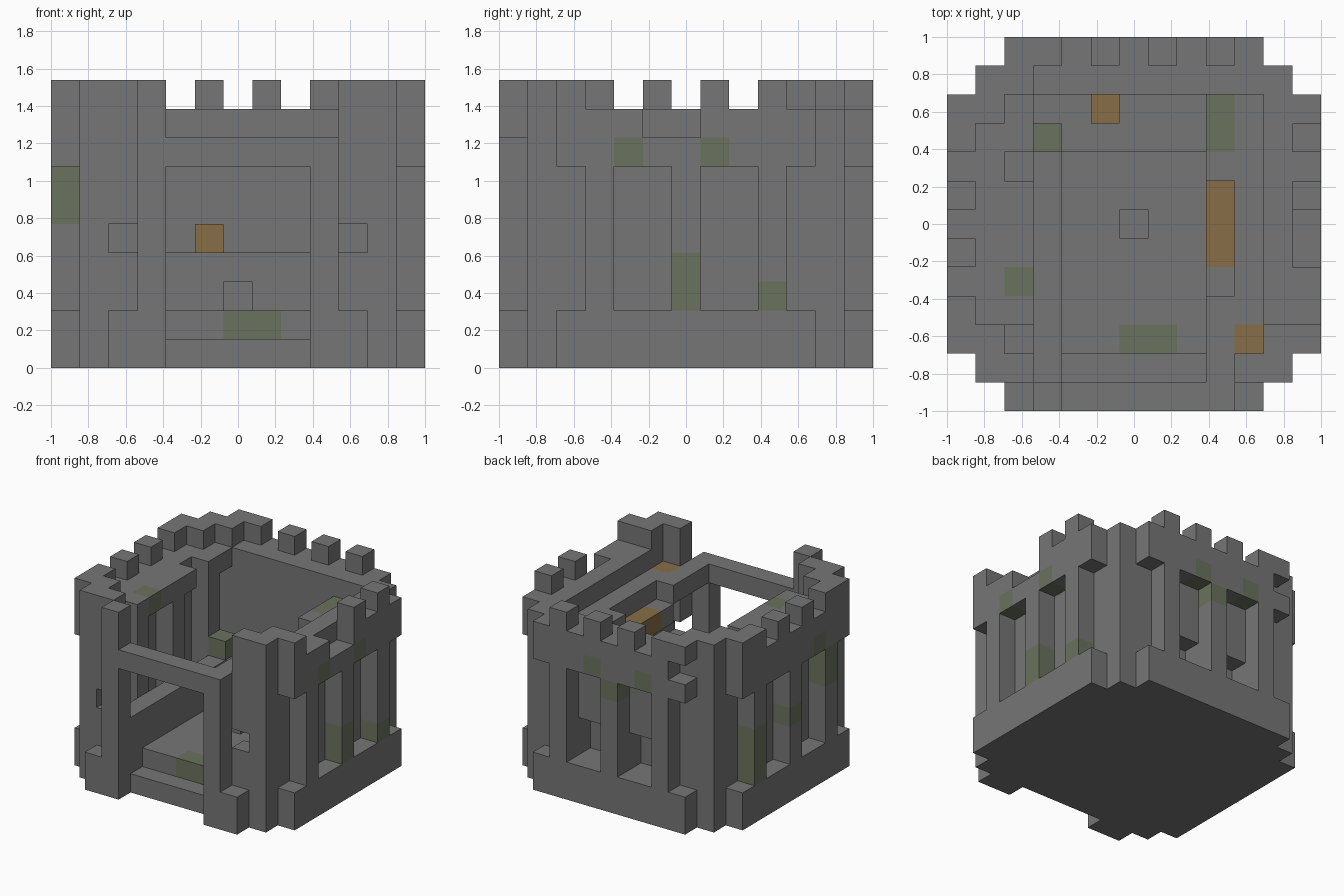
import bpy, bmesh

cube = bpy.data.objects.get("Cube")
if cube:
    bpy.data.objects.remove(cube, do_unlink=True)

N, H = 13, 10          # blocks across and up
S = 2 / N              # block size
LAST = N - 1
PILLARS = (3, 6, 9)


def material(name, color):
    m = bpy.data.materials.new(name)
    m.use_nodes = True
    m.diffuse_color = (*color, 1)
    m.node_tree.nodes["Principled BSDF"].inputs["Base Color"].default_value = (*color, 1)
    return m


MATS = [material("stone grey", (.18, .18, .18)),
        material("moss green", (.145, .17, .11)),
        material("timber brown", (.245, .158, .063))]

cells = {}             # block -> part name
paint = {}             # block -> material index


def span(v):
    return range(v, v + 1) if isinstance(v, int) else range(v[0], v[1] + 1)


def block_range(x, y, z):
    return [(i, j, k) for i in span(x) for j in span(y) for k in span(z)]


def fill(part, x, y, z):
    for c in block_range(x, y, z):
        cells.setdefault(c, part)


def cut(x, y, z):
    for c in block_range(x, y, z):
        cells.pop(c, None)


def colour(index, x, y, z):
    for c in block_range(x, y, z):
        paint[c] = index


# Stepped foundation and entrance steps
fill("foundation", (0, LAST), (2, 10), (0, 1))
fill("foundation", (1, 11), (1, 11), (0, 1))
fill("foundation", (2, 10), (0, LAST), (0, 1))
cut((4, 8), 0, (0, 1))
cut((4, 8), 1, 1)

# Four corner towers
for a in (1, 11):
    for b in (1, 11):
        fill("corner_tower", a, b, (2, 9))
        fill("corner_tower", 2 if a == 1 else 10, b, (2, 9))
        fill("corner_tower", a, 2 if b == 1 else 10, (2, 9))
        # Overhanging corner blocks
        fill("tower_overhang", 0 if a == 1 else LAST, 2 if b == 1 else 10, (7, 9))
for x in (2, 10):
    fill("tower_overhang", x, LAST, (7, 9))
cut((10, LAST), (10, LAST), 9)          # ruined lower tower
cut(2, LAST, 8)
for x in (2, 10):
    cut(x, 1, 4)                        # arrow slits

# Side and back walls, with outer pillars and overhanging top band
for wall, outer in ((1, 0), (11, LAST)):
    fill("side_wall", wall, (3, 9), (2, 8))
    fill("side_band", outer, (3, 9), (7, 8))
    for p in PILLARS:
        fill("side_pillar", outer, p, (2, 6))
fill("back_wall", (3, 9), 11, (2, 8))
fill("back_band", (3, 9), LAST, (7, 8))
for p in PILLARS:
    fill("back_pillar", p, LAST, (2, 6))
for x in ((4, 5), (7, 8)):
    cut(x, 11, (2, 3))                  # low openings
cut(LAST, (5, 6), 8)                    # broken band

# Battlements
for p in (3, 5, 7, 9):
    fill("battlement", 0, p, 9)
    fill("battlement", p, LAST, 9)
for p in (7, 9):
    fill("battlement", LAST, p, 9)

# Gate frame and lintel
fill("gate_frame", 3, 0, (2, 9))
fill("gate_frame", 9, 0, (2, 7))
fill("gate_lintel", (4, 8), 0, 7)

# Left walkway and its inner pillars
fill("left_walkway", 2, (3, 10), 8)
cut(2, 8, 8)
for p in PILLARS:
    fill("inner_pillar", 2, p, (2, 7))

# Right walkway with its sagging section
fill("right_walkway", 10, (2, 10), 7)
fill("right_walkway", 9, (0, 3), 7)
fill("right_walkway", 9, (8, 10), 7)
fill("sagging_walkway", 9, (4, 7), 6)

# Raised platform, bench and loose blocks indoors
fill("rear_platform", (2, 8), (9, 10), (2, 3))
fill("left_bench", 3, (1, 8), (2, 3))
fill("loose_block", 6, 6, 2)
fill("loose_block", 5, 10, 4)
fill("loose_block", 3, 9, 4)

# Mossy blocks
for spot in ((LAST, 6, (2, 3)), (LAST, 9, 2), (LAST, 4, 7), (LAST, 7, 7),
             (7, LAST, 7), (6, LAST, 6), (4, LAST, 7),
             (0, 9, (2, 4)), (0, 6, 4), (0, 3, (5, 6)), (0, 4, 7),
             (2, 4, 8), (9, (9, 10), 7), (3, 9, 4), ((6, 7), 2, 1)):
    colour(1, *spot)
# Timber blocks
for spot in ((10, 2, 7), (9, (5, 7), 6), (5, 10, 4)):
    colour(2, *spot)


def build(part):
    """Make the outer faces of every block that belongs to a part."""
    bm = bmesh.new()
    verts = {}

    def vert(p):
        if p not in verts:
            verts[p] = bm.verts.new((p[0] * S - 1, p[1] * S - 1, p[2] * S))
        return verts[p]

    for c in [c for c, name in cells.items() if name == part]:
        for axis in range(3):
            u, v = (axis + 1) % 3, (axis + 2) % 3
            for side in (0, 1):
                near = list(c)
                near[axis] += 2 * side - 1
                if tuple(near) in cells:
                    continue
                loop = []
                for du, dv in ((0, 0), (1, 0), (1, 1), (0, 1)):
                    p = list(c)
                    p[axis] += side
                    p[u] += du
                    p[v] += dv
                    loop.append(vert(tuple(p)))
                face = bm.faces.new(loop if side else loop[::-1])
                face.material_index = paint.get(c, 0)
    mesh = bpy.data.meshes.new(part)
    for m in MATS:
        mesh.materials.append(m)
    bm.to_mesh(mesh)
    bm.free()
    bpy.context.collection.objects.link(bpy.data.objects.new(part, mesh))


for part in sorted(set(cells.values())):
    build(part)
